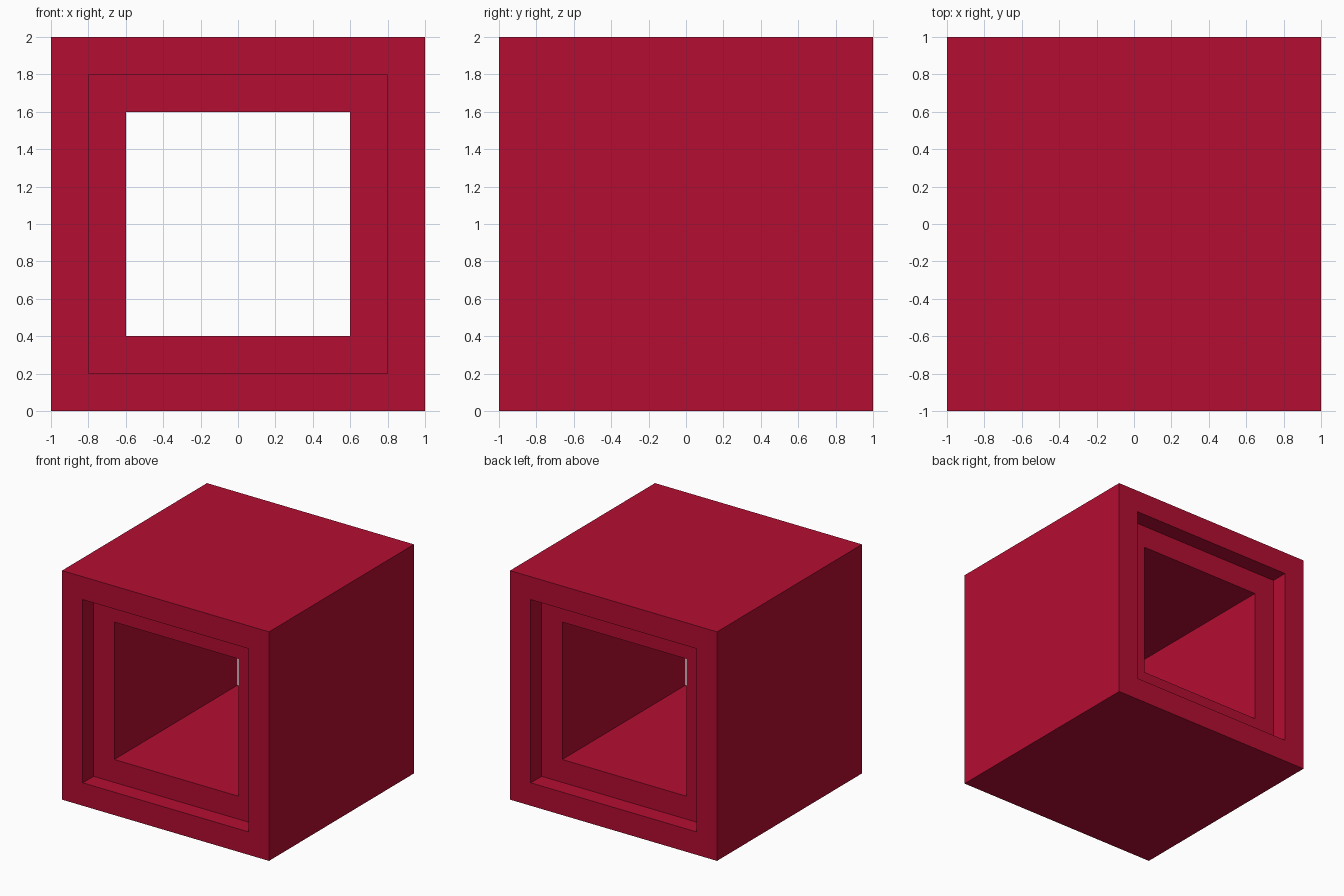
import bpy
import bmesh

if "Cube" in bpy.data.objects:
    bpy.data.objects.remove(bpy.data.objects["Cube"])

red = bpy.data.materials.new("crimson")
red.diffuse_color = (0.456, 0.004, 0.032, 1.0)
red.use_nodes = True
red.node_tree.nodes["Principled BSDF"].inputs["Base Color"].default_value = red.diffuse_color

bm = bmesh.new()


def square_ring(half, y):
    """Square loop of vertices facing along y, centred at z = 1."""
    corners = ((-1, -1), (1, -1), (1, 1), (-1, 1))
    return [bm.verts.new((sx * half, y, 1 + sz * half)) for sx, sz in corners]


# Cross-section (half size, y): outer shell, stepped recess at each end, tunnel
section = [(1.0, -1.0), (1.0, 1.0), (0.8, 1.0), (0.8, 0.85),
           (0.6, 0.85), (0.6, -0.85), (0.8, -0.85), (0.8, -1.0)]
rings = [square_ring(h, y) for h, y in section]

# Bridge each ring to the next, closing the last onto the first
for i, a in enumerate(rings):
    b = rings[(i + 1) % len(rings)]
    for k in range(4):
        n = (k + 1) % 4
        bm.faces.new((a[k], a[n], b[n], b[k]))
bmesh.ops.recalc_face_normals(bm, faces=bm.faces)

mesh = bpy.data.meshes.new("hollow_cube")
bm.to_mesh(mesh)
bm.free()
mesh.materials.append(red)
cube = bpy.data.objects.new("hollow_cube", mesh)
bpy.context.collection.objects.link(cube)
